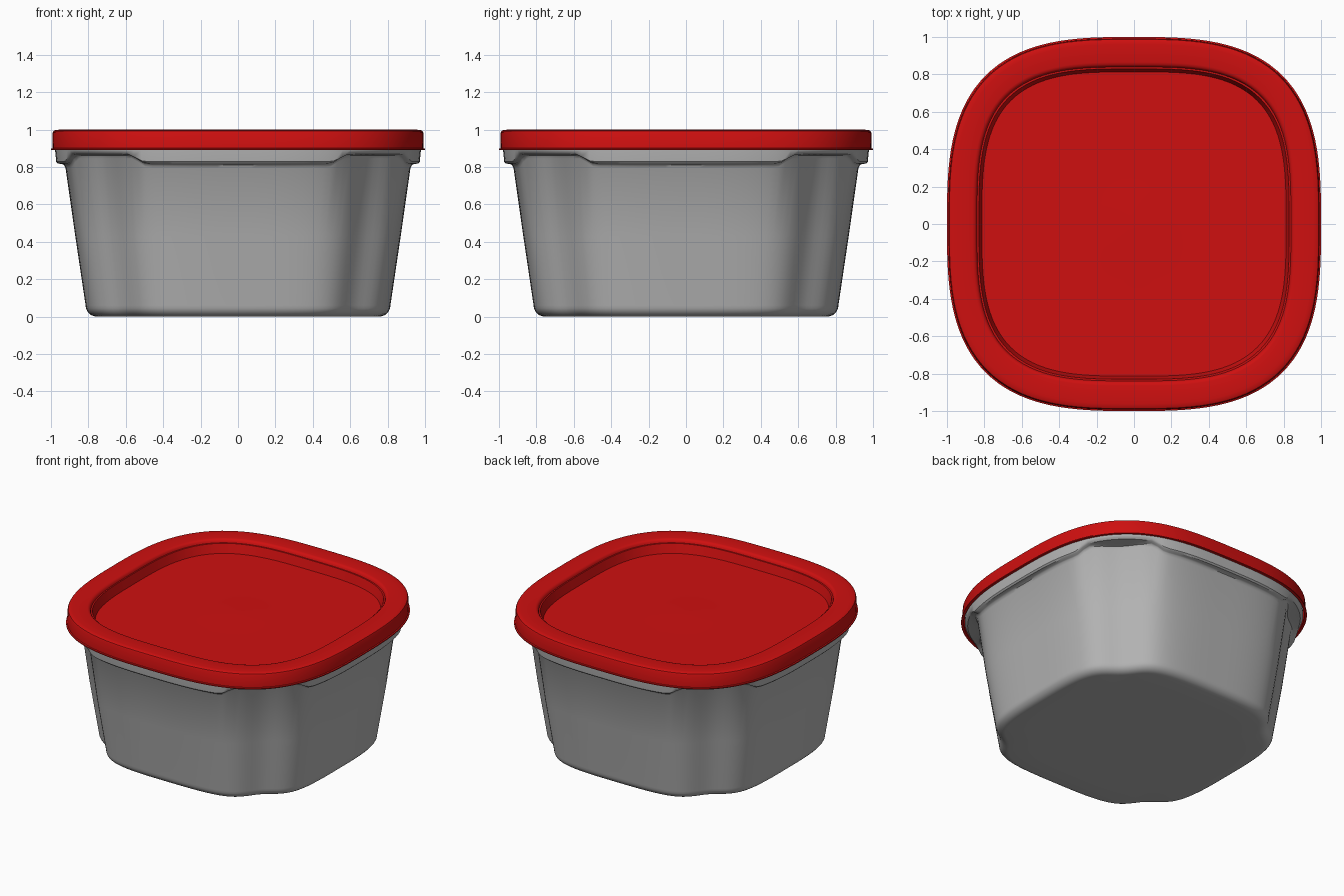
import bpy, bmesh, math

if "Cube" in bpy.data.objects:
    bpy.data.objects.remove(bpy.data.objects["Cube"])

SEGMENTS = 160


def material(name, colour):
    m = bpy.data.materials.new(name)
    m.use_nodes = True
    m.diffuse_color = colour
    m.node_tree.nodes["Principled BSDF"].inputs["Base Color"].default_value = colour
    return m


def corner_offset(a):
    """Angle in degrees from the nearest diagonal."""
    return abs(math.degrees(a) % 90 - 45)


def ring(bm, half, z, power=3.0, groove=0.0, lift=0.0):
    """Rounded-square loop, with optional corner grooves and raised corners."""
    verts = []
    for i in range(SEGMENTS):
        a = 2 * math.pi * i / SEGMENTS
        c, s = math.cos(a), math.sin(a)
        r = half * (abs(c) ** power + abs(s) ** power) ** (-1 / power)
        off = corner_offset(a)
        r -= groove * half * math.exp(-0.5 * (off / 6.5) ** 2)
        t = min(1, max(0, (17 - off) / 6))
        verts.append(bm.verts.new((r * c, r * s, z + lift * t * t * (3 - 2 * t))))
    return verts


def loft(name, rings, mat, angle=35):
    """Skin a list of rings and cap both ends."""
    bm = bmesh.new()
    loops = [ring(bm, *args) for args in rings]
    for low, high in zip(loops, loops[1:]):
        for i in range(SEGMENTS):
            j = (i + 1) % SEGMENTS
            bm.faces.new((low[i], low[j], high[j], high[i]))
    bm.faces.new(loops[0][::-1])
    bm.faces.new(loops[-1])
    bmesh.ops.recalc_face_normals(bm, faces=bm.faces)
    mesh = bpy.data.meshes.new(name)
    bm.to_mesh(mesh)
    bm.free()
    mesh.materials.append(mat)
    obj = bpy.data.objects.new(name, mesh)
    bpy.context.collection.objects.link(obj)
    bpy.ops.object.select_all(action="DESELECT")
    obj.select_set(True)
    bpy.context.view_layer.objects.active = obj
    bpy.ops.object.shade_smooth_by_angle(angle=math.radians(angle))
    return obj


red = material("lid red", (0.62, 0.005, 0.005, 1))
grey = material("container grey", (0.45, 0.45, 0.45, 1))

# Container: rounded base, tapered walls with grooved corners, stepped rim, hollow inside
WALL, GROOVE, LIFT = 3.4, 0.08, 0.05
body = [(0.60, 0, WALL, GROOVE)]
for k in range(7):
    a = math.radians(15 * k)
    body.append((0.755 + 0.06 * math.sin(a), 0.06 - 0.06 * math.cos(a), WALL, GROOVE))
body += [
    (0.87, 0.43, WALL, GROOVE),
    (0.922, 0.795, WALL, GROOVE, LIFT),
    (0.93, 0.81, WALL, GROOVE, LIFT),
    (0.94, 0.815, 3.2, GROOVE / 2, LIFT),
    (0.962, 0.818, 3.0, 0, LIFT),
    (0.972, 0.828, 3.0, 0, LIFT),
    (0.978, 0.889),
    (0.978, 0.965),
    (0.91, 0.965),
    (0.89, 0.80, WALL, GROOVE),
    (0.78, 0.06, WALL, GROOVE),
    (0.72, 0.03, WALL, GROOVE),
    (0.60, 0.03, WALL, GROOVE),
]
loft("container_body", body, grey)

# Lid: plug underside, hanging skirt, flat raised rim, sunken panel
lid = [
    (0.30, 0.90, 3.3),
    (0.81, 0.90, 3.3),
    (0.83, 0.975, 3.3),
    (0.982, 0.975),
    (0.984, 0.89),
    (1.0, 0.89),
    (1.0, 0.897),
    (0.993, 0.90),
    (0.991, 0.983),
    (0.987, 0.992),
    (0.978, 0.997),
    (0.96, 0.999),
    (0.865, 0.999, 3.2),
    (0.852, 0.996, 3.25),
    (0.843, 0.988, 3.3),
    (0.839, 0.975, 3.3),
    (0.825, 0.912, 3.3),
    (0.30, 0.912, 3.0),
    (0.20, 0.913, 2.0),
    (0.05, 0.916, 2.0),
]
loft("lid", lid, red)
